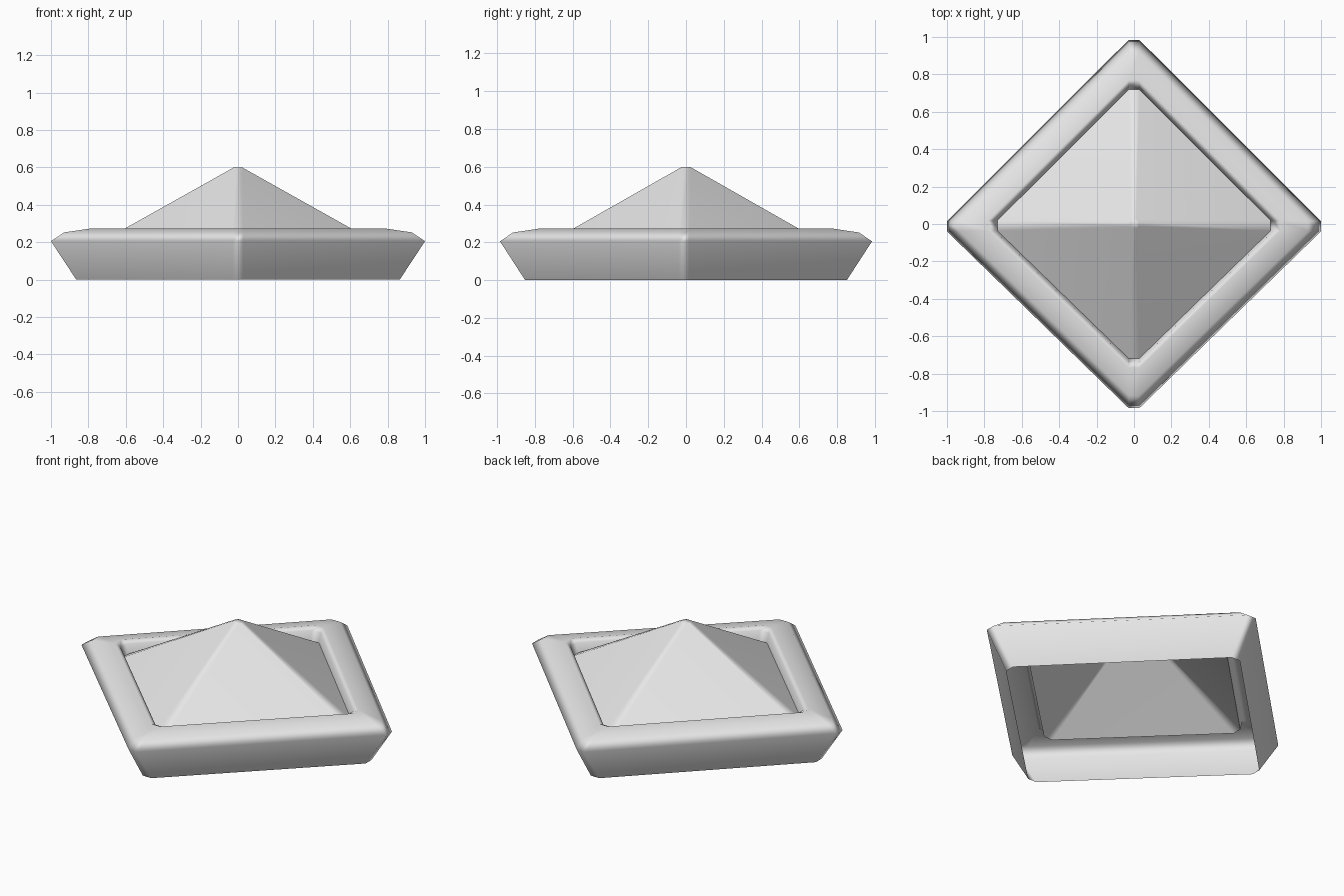
import bpy
import bmesh
from mathutils import Vector

cube = bpy.data.objects.get("Cube")
if cube:
    bpy.data.objects.remove(cube, do_unlink=True)

# One plain grey for the whole shell
grey = bpy.data.materials.new("light_grey")
grey.use_nodes = True
COLOUR = (0.8, 0.8, 0.8, 1)
grey.diffuse_color = COLOUR
grey.node_tree.nodes["Principled BSDF"].inputs["Base Color"].default_value = COLOUR

Y_SCALE = 0.985      # slightly shallower than wide
SIDE_SHIFT = -0.012  # side corners sit a touch forward


def diamond_ring(bm, radius, z, half_cut):
    """Diamond with a small flat cut across each of its four corners."""
    ring = []
    for out in (Vector((1, 0)), Vector((0, 1)), Vector((-1, 0)), Vector((0, -1))):
        along = Vector((-out.y, out.x))
        for side in (-1, 1):
            p = out * radius + along * half_cut * side
            y = p.y * Y_SCALE + SIDE_SHIFT * abs(out.x) * radius
            ring.append(bm.verts.new((p.x, y, z)))
    return ring


def build_shell(name, profile, cap=False):
    """Join diamond rings (radius, height, corner cut) into an open shell."""
    bm = bmesh.new()
    rings = [diamond_ring(bm, *step) for step in profile]
    for low, high in zip(rings, rings[1:]):
        for i in range(len(low)):
            j = (i + 1) % len(low)
            bm.faces.new((low[i], low[j], high[j], high[i]))
    if cap:
        bm.faces.new(rings[-1])
    for face in bm.faces:
        face.smooth = True
    mesh = bpy.data.meshes.new(name)
    bm.to_mesh(mesh)
    bm.free()
    mesh.materials.append(grey)
    obj = bpy.data.objects.new(name, mesh)
    bpy.context.collection.objects.link(obj)
    # Keep the broad faces flat and let the narrow ones blend
    obj.modifiers.new("soft_edges", "WEIGHTED_NORMAL")
    return obj


# Flared wall rolling over into the raised rim, then down to the groove
build_shell("rim", [
    (0.865, 0.0, 0.028),
    (1.0, 0.205, 0.028),
    (0.93, 0.252, 0.028),
    (0.78, 0.274, 0.028),
    (0.745, 0.257, 0.028),
    (0.73, 0.203, 0.028),
])

# Central pyramid rising from the groove, with a tiny blunt tip
build_shell("pyramid", [
    (0.73, 0.203, 0.028),
    (0.025, 0.598, 0.012),
], cap=True)
